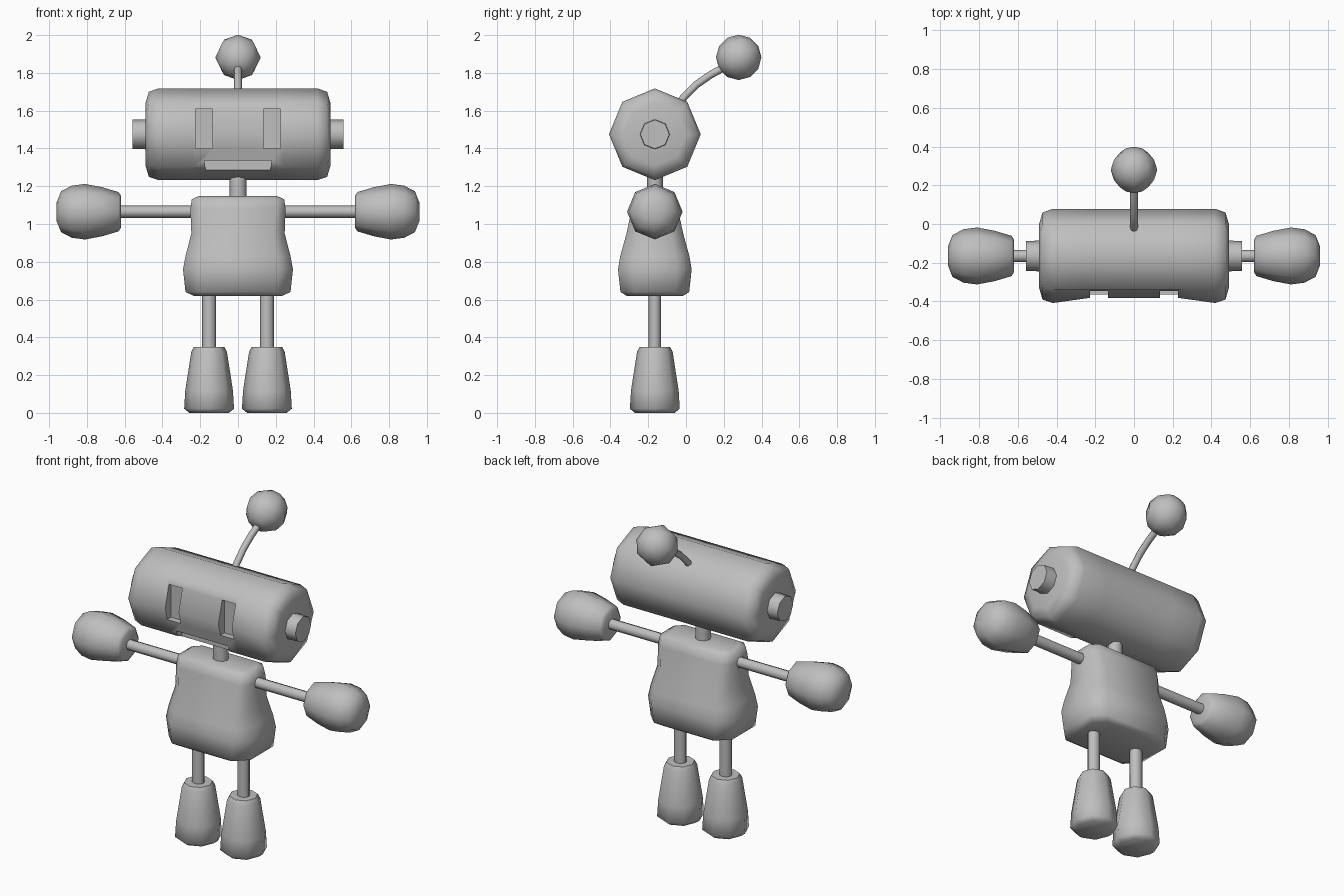
import bpy, bmesh, math
from mathutils import Matrix, Vector

if "Cube" in bpy.data.objects:
    bpy.data.objects.remove(bpy.data.objects["Cube"])

YC = -0.165          # depth centre of the body
HEAD_Z = 1.475
ARM_Z = 1.065

grey = bpy.data.materials.new("plain grey")
grey.diffuse_color = (0.52, 0.52, 0.52, 1)
grey.use_nodes = True
grey.node_tree.nodes["Principled BSDF"].inputs["Base Color"].default_value = grey.diffuse_color


def finish(name, bm, angle=60):
    bmesh.ops.recalc_face_normals(bm, faces=bm.faces)
    mesh = bpy.data.meshes.new(name)
    bm.to_mesh(mesh)
    bm.free()
    mesh.materials.append(grey)
    mesh.shade_smooth()
    mesh.set_sharp_from_angle(angle=math.radians(angle))
    ob = bpy.data.objects.new(name, mesh)
    bpy.context.collection.objects.link(ob)
    return ob


def octagon(rx, ry):
    return [(rx * math.cos(i * math.pi / 4), ry * math.sin(i * math.pi / 4)) for i in range(8)]


def chamfered(hx, hy):
    c = 0.4 * min(hx, hy)
    return [(hx, hy - c), (hx - c, hy), (c - hx, hy), (-hx, hy - c),
            (-hx, c - hy), (c - hx, -hy), (hx - c, -hy), (hx, c - hy)]


def loft(rings):
    """Skin a list of equal-length 3D rings and cap both ends."""
    bm = bmesh.new()
    loops = [[bm.verts.new(p) for p in ring] for ring in rings]
    for a, b in zip(loops, loops[1:]):
        n = len(a)
        for i in range(n):
            j = (i + 1) % n
            bm.faces.new((a[i], a[j], b[j], b[i]))
    bm.faces.new(loops[0])
    bm.faces.new(loops[-1])
    return bm


def upright(name, x, stations, section=octagon):
    """Stations are (z, half width, half depth)."""
    return finish(name, loft([[(x + u, YC + v, z) for u, v in section(a, b)]
                              for z, a, b in stations]))


def sideways(name, z, stations):
    """Stations are (x, radius)."""
    return finish(name, loft([[(x, YC + u, z + v) for u, v in octagon(r, r)]
                              for x, r in stations]))


# Head: eight-sided barrel, front ridge slightly pulled in at the middle
half = [(0.49, 0.165), (0.472, 0.225), (0.42, 0.243), (0.24, 0.243)]
stations = [(-x, r) for x, r in half] + [(x, r) for x, r in reversed(half)]
rings = []
for x, r in stations:
    ring = [[x, YC + u, HEAD_Z + v] for u, v in octagon(r, r)]
    if abs(x) < 0.3:
        ring[4][1] += 0.025
    rings.append(ring)
head = finish("head", loft(rings))


# Eye and mouth recesses cut into the head
def cutter(name, outline, floor):
    return finish(name, loft([[(x, y, z) for x, z in outline] for y in (-0.6, floor)]))


cutters = [cutter("mouth_cutter", [(-0.178, 1.337), (0.178, 1.337), (0.17, 1.278), (-0.17, 1.278)], -0.295)]
for s in (-1, 1):
    cutters.append(cutter("eye_cutter", [(s * 0.135, 1.40), (s * 0.226, 1.40),
                                         (s * 0.226, 1.61), (s * 0.135, 1.61)], -0.325))
for c in cutters:
    c.hide_render = True
    mod = head.modifiers.new("recess", 'BOOLEAN')
    mod.operation = 'DIFFERENCE'
    mod.solver = 'EXACT'
    mod.object = c
deps = bpy.context.evaluated_depsgraph_get()
cut = bpy.data.meshes.new_from_object(head.evaluated_get(deps))
head.modifiers.clear()
head.data = cut
cut.shade_smooth()
cut.set_sharp_from_angle(angle=math.radians(55))
for c in cutters:
    bpy.data.objects.remove(c)

# Neck and torso
upright("neck", 0, [(1.10, 0.045, 0.042), (1.27, 0.045, 0.042)])
upright("torso", 0, [(0.62, 0.235, 0.15), (0.64, 0.278, 0.182), (0.76, 0.291, 0.195),
                     (0.83, 0.278, 0.183), (0.95, 0.247, 0.15), (1.08, 0.252, 0.122),
                     (1.13, 0.245, 0.108), (1.147, 0.21, 0.08)], chamfered)

# Paired parts: ears, arms, hands, legs, feet
for s, side in ((-1, "left"), (1, "right")):
    sideways(side + "_ear", HEAD_Z, [(s * 0.47, 0.08), (s * 0.558, 0.077)])
    sideways(side + "_arm", ARM_Z, [(s * 0.20, 0.032), (s * 0.66, 0.032)])
    sideways(side + "_hand", ARM_Z, [(s * 0.62, 0.085), (s * 0.632, 0.104), (s * 0.72, 0.13),
                                     (s * 0.81, 0.147), (s * 0.88, 0.138), (s * 0.937, 0.108),
                                     (s * 0.96, 0.05)])
    x = s * 0.153
    upright(side + "_leg", x, [(0.30, 0.037, 0.033), (0.68, 0.037, 0.033)])
    upright(side + "_foot", x, [(0.0, 0.105, 0.105), (0.022, 0.132, 0.132), (0.12, 0.126, 0.126),
                                (0.325, 0.094, 0.094), (0.35, 0.08, 0.08)])

# Antenna stalk: bent tube swept along a short path
path = [Vector((0, y, z)) for y, z in
        ((-0.05, 1.60), (-0.015, 1.668), (0.055, 1.738), (0.13, 1.79), (0.24, 1.85))]
rings = []
for i, p in enumerate(path):
    t = (path[min(i + 1, len(path) - 1)] - path[max(i - 1, 0)]).normalized()
    up = Vector((1, 0, 0)).cross(t)
    rings.append([p + Vector((u, 0, 0)) + up * v for u, v in octagon(0.02, 0.02)])
finish("antenna_stalk", loft(rings))

# Antenna ball, its poles along the stalk
bm = bmesh.new()
place = Matrix.Translation((0, 0.279, 1.882)) @ Matrix.Rotation(math.radians(-60), 4, 'X')
bmesh.ops.create_uvsphere(bm, u_segments=8, v_segments=6, radius=0.12, matrix=place)
finish("antenna_ball", bm)
